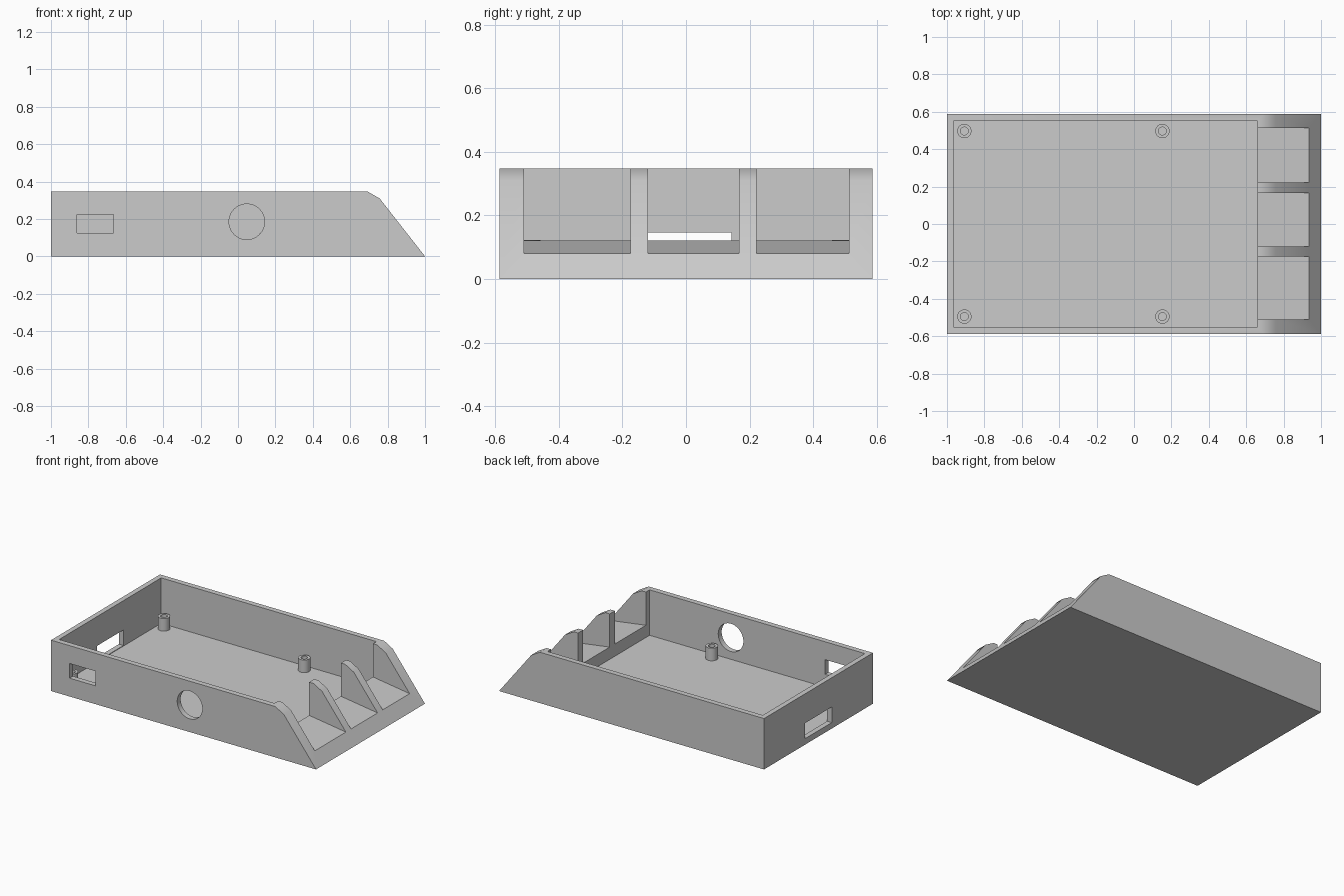
import bpy, bmesh
from math import radians, pi
from mathutils import Matrix, Vector

cube = bpy.data.objects.get("Cube")
if cube:
    bpy.data.objects.remove(cube, do_unlink=True)

HALF_Y, TOP, FLOOR = 0.587, 0.347, 0.037
grey = bpy.data.materials.new("plain_grey")
grey.use_nodes = True
grey.diffuse_color = (0.6, 0.6, 0.6, 1)
grey.node_tree.nodes["Principled BSDF"].inputs["Base Color"].default_value = (0.6, 0.6, 0.6, 1)


def add_object(name, bm):
    bmesh.ops.recalc_face_normals(bm, faces=bm.faces)
    mesh = bpy.data.meshes.new(name)
    bm.to_mesh(mesh)
    bm.free()
    mesh.materials.append(grey)
    obj = bpy.data.objects.new(name, mesh)
    bpy.context.collection.objects.link(obj)
    return obj


def prism(name, profile, y0, y1):
    """Side profile (x, z) extruded from y0 to y1."""
    bm = bmesh.new()
    face = bm.faces.new([bm.verts.new((x, y0, z)) for x, z in profile])
    out = bmesh.ops.extrude_face_region(bm, geom=[face])["geom"]
    verts = [g for g in out if isinstance(g, bmesh.types.BMVert)]
    bmesh.ops.translate(bm, verts=verts, vec=(0, y1 - y0, 0))
    return add_object(name, bm)


def box(name, x0, x1, y0, y1, z0, z1):
    return prism(name, [(x0, z0), (x1, z0), (x1, z1), (x0, z1)], y0, y1)


def cylinder(name, centre, radius, depth, turn=0, sides=48):
    bm = bmesh.new()
    matrix = Matrix.Translation(Vector(centre)) @ Matrix.Rotation(turn, 4, "X")
    bmesh.ops.create_cone(bm, cap_ends=True, segments=sides, radius1=radius,
                          radius2=radius, depth=depth, matrix=matrix)
    return add_object(name, bm)


def activate(obj):
    bpy.ops.object.select_all(action="DESELECT")
    obj.select_set(True)
    bpy.context.view_layer.objects.active = obj


def cut(target, cutter):
    activate(target)
    mod = target.modifiers.new("cut", "BOOLEAN")
    mod.operation, mod.solver, mod.object = "DIFFERENCE", "EXACT", cutter
    bpy.ops.object.modifier_apply(modifier=mod.name)
    bpy.data.objects.remove(cutter, do_unlink=True)


def smooth(obj):
    activate(obj)
    bpy.ops.object.shade_smooth_by_angle(angle=radians(30))


# Tray body with a sloping end
body = prism("tray_body", [(-1, 0), (1, 0), (0.757, 0.31), (0.692, TOP), (-1, TOP)],
             -HALF_Y, HALF_Y)
cut(body, box("cavity", -0.965, 0.66, -0.55, 0.55, FLOOR, 0.5))

# Three bays between ribs, with a gently sloping sill
for y0, y1 in [(-0.51, -0.175), (-0.12, 0.167), (0.222, 0.512)]:
    cut(body, prism("bay", [(0.6, 0.129), (1.1, 0.057), (1.1, 0.5), (0.6, 0.5)], y0, y1))

# Openings in the front wall and the left end wall
cut(body, box("socket_opening", -0.86, -0.665, -0.7, -0.5, 0.125, 0.225))
cut(body, cylinder("round_opening", (0.047, -0.6, 0.185), 0.095, 0.2, pi / 2))
cut(body, box("end_slot", -1.1, -0.9, -0.143, 0.143, FLOOR + 0.004, 0.147))
smooth(body)

# Hollow mounting posts
for x, side in [(-0.907, "outer"), (0.152, "inner")]:
    for y, end in [(-0.495, "front"), (0.497, "back")]:
        post = cylinder(f"{side}_{end}_post", (x, y, 0.073), 0.038, 0.1)
        cut(post, cylinder("drill", (x, y, FLOOR + 0.1), 0.021, 0.2))
        smooth(post)
